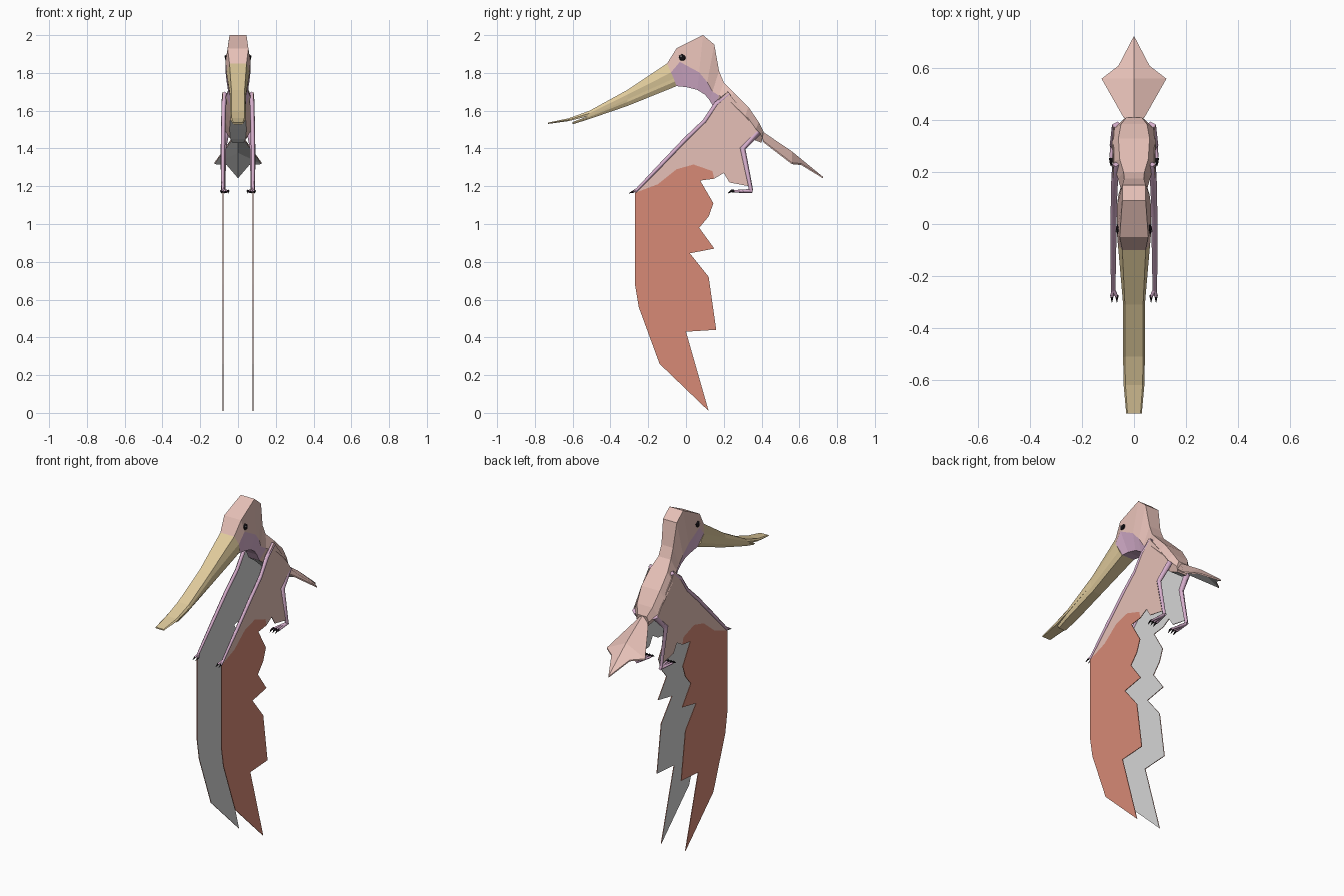
import bpy, bmesh
from mathutils import Vector

cube = bpy.data.objects.get("Cube")
if cube:
    bpy.data.objects.remove(cube, do_unlink=True)


def material(name, hexcode):
    # sRGB hex to linear flat colour
    lin = []
    for i in range(0, 6, 2):
        c = int(hexcode[i:i + 2], 16) / 255
        lin.append(c / 12.92 if c < 0.04 else ((c + 0.055) / 1.055) ** 2.4)
    m = bpy.data.materials.new(name)
    m.use_nodes = True
    m.diffuse_color = (*lin, 1)
    bsdf = next(n for n in m.node_tree.nodes if n.type == 'BSDF_PRINCIPLED')
    bsdf.inputs["Base Color"].default_value = (*lin, 1)
    bsdf.inputs["Roughness"].default_value = 0.9
    return m


PINK = material("pale_pink", "E6C0B7")
MAUVE = material("mauve", "D8B0CE")
TAN = material("beak_tan", "E0CB9C")
RED = material("feather_red", "D78A76")
WHITE = material("underside_white", "D5D5D5")
BLACK = material("black", "141014")


def finish(name, bm, mats, mirror=False):
    bmesh.ops.recalc_face_normals(bm, faces=bm.faces[:])
    me = bpy.data.meshes.new(name)
    bm.to_mesh(me)
    bm.free()
    for m in mats:
        me.materials.append(m)
    ob = bpy.data.objects.new(name, me)
    bpy.context.collection.objects.link(ob)
    if mirror:
        ob.modifiers.new("Mirror", 'MIRROR').use_mirror_merge = False
    return ob


def loft(name, sections, mats, rule=lambda ring, side: 0):
    # section: top (y, z), bottom (y, z), half widths top/middle/bottom, middle height
    bm = bmesh.new()
    rings = []
    for top, bot, (wt, wm, wb), f in sections:
        t, b = Vector((0, *top)), Vector((0, *bot))
        m = t.lerp(b, f)
        pts = [(t, -wt), (t, wt), (m, wm), (b, wb), (b, -wb), (m, -wm)]
        rings.append([bm.verts.new(p + Vector((x, 0, 0))) for p, x in pts])
    for i, (a, b) in enumerate(zip(rings, rings[1:])):
        for s in range(6):
            n = (s + 1) % 6
            bm.faces.new((a[s], a[n], b[n], b[s])).material_index = rule(i, s)
    bm.faces.new(rings[0])
    bm.faces.new(rings[-1])
    return finish(name, bm, mats)


def sheet(name, pts, faces, offset, mats, mirror):
    # thin two-coloured plate: outer faces use slot 0, inner faces slot 1
    bm = bmesh.new()
    out = [bm.verts.new(p) for p in pts]
    inn = [bm.verts.new(Vector(p) + Vector(offset)) for p in pts]
    edges = {(f[i - 1], f[i]) for f in faces for i in range(len(f))}
    for f in faces:
        bm.faces.new([out[i] for i in f])
        bm.faces.new([inn[i] for i in reversed(f)]).material_index = 1
    for a, b in edges:
        if (b, a) not in edges:
            bm.faces.new((out[a], inn[a], inn[b], out[b]))
    return finish(name, bm, mats, mirror)


def limb(name, path, radii, mat):
    # four-sided tapering tube, made for both sides
    for side, s in (("left", 1), ("right", -1)):
        cu = bpy.data.curves.new(side + "_" + name, 'CURVE')
        cu.dimensions = '3D'
        cu.bevel_depth = 1
        cu.bevel_resolution = 0
        cu.use_fill_caps = True
        sp = cu.splines.new('POLY')
        sp.points.add(len(path) - 1)
        for p, (x, y, z), r in zip(sp.points, path, radii):
            p.co = (x * s, y, z, 1)
            p.radius = r
        cu.materials.append(mat)
        ob = bpy.data.objects.new(cu.name, cu)
        bpy.context.collection.objects.link(ob)


# head, neck and body: mauve cheeks and throat, white belly
def body_rule(ring, side):
    if ring < 5:
        return 1 if side in (2, 3, 4) else 0
    return 2 if side == 3 else 0


loft("head_and_body", [
    ((-.10, 1.85), (-.05, 1.73), (.045, .062, .04), .4),
    ((-.05, 1.93), (.00, 1.725), (.055, .066, .042), .35),
    ((.09, 2.0), (.06, 1.71), (.045, .066, .04), .68),
    ((.15, 1.95), (.10, 1.685), (.045, .06, .038), .75),
    ((.175, 1.81), (.125, 1.655), (.038, .052, .035), .7),
    ((.20, 1.75), (.15, 1.61), (.04, .062, .035), .5),
    ((.25, 1.70), (.22, 1.56), (.055, .082, .04), .4),
    ((.33, 1.62), (.29, 1.50), (.06, .085, .045), .4),
    ((.385, 1.54), (.35, 1.45), (.05, .075, .04), .45),
    ((.41, 1.49), (.40, 1.43), (.03, .04, .03), .5),
], [PINK, MAUVE, WHITE], body_rule)

# beak halves, slightly parted at the tip
loft("upper_beak", [
    ((-.10, 1.85), (-.065, 1.77), (.045, .062, .055), .6),
    ((-.31, 1.71), (-.31, 1.66), (.035, .042, .04), .5),
    ((-.51, 1.60), (-.52, 1.57), (.035, .042, .04), .5),
    ((-.62, 1.56), (-.62, 1.545), (.033, .04, .035), .5),
    ((-.73, 1.537), (-.73, 1.53), (.025, .03, .025), .5),
], [TAN])
loft("lower_beak", [
    ((-.065, 1.77), (-.05, 1.73), (.055, .055, .04), .4),
    ((-.31, 1.66), (-.31, 1.625), (.04, .038, .028), .4),
    ((-.52, 1.57), (-.52, 1.553), (.038, .036, .028), .4),
    ((-.60, 1.54), (-.60, 1.528), (.03, .028, .022), .4),
], [TAN])

# eyes with a small glint
for eye, mat, y, z, x, r in (("eye", BLACK, -.02, 1.88, .06, .021),
                             ("eye_glint", WHITE, -.026, 1.887, .07, .005)):
    bm = bmesh.new()
    bmesh.ops.create_icosphere(bm, subdivisions=1, radius=r)
    bmesh.ops.scale(bm, vec=(.5, 1, 1), verts=bm.verts)
    bmesh.ops.translate(bm, vec=(x, y, z), verts=bm.verts)
    finish(eye + "s", bm, [mat], True)

# wing sheets: skin near the body, long feathers below
seam = [(.15, 1.24), (.14, 1.28), (.04, 1.315), (-.05, 1.29), (-.15, 1.21), (-.27, 1.165)]
skin = seam + [(-.13, 1.32), (0, 1.455), (.10, 1.55), (.16, 1.64), (.22, 1.70),
               (.30, 1.60), (.38, 1.49), (.30, 1.40), (.335, 1.2), (.23, 1.22), (.20, 1.27)]
feathers = seam[::-1] + [(.075, 1.23), (.145, 1.11), (.12, 1.04), (.07, .98), (.15, .87),
                         (.02, .845), (.12, .72), (.16, .44), (0, .43), (.12, .01),
                         (-.14, .26), (-.25, .56), (-.27, .68)]
for name, outline, mat in (("wing_skin", skin, PINK), ("wing_feathers", feathers, RED)):
    pts = [(.081, y, z) for y, z in outline]
    sheet(name, pts, [list(range(len(pts)))], (-.004, 0, 0), [mat, WHITE], True)

# tent-shaped tail
sheet("tail",
      [(0, .39, 1.5), (0, .56, 1.385), (0, .725, 1.25),
       (.04, .41, 1.44), (.125, .56, 1.325), (.06, .61, 1.32),
       (-.04, .41, 1.44), (-.125, .56, 1.325), (-.06, .61, 1.32)],
      [(0, 3, 4, 1), (1, 4, 5, 2), (0, 1, 7, 6), (1, 2, 8, 7)],
      (0, 0, -.008), [PINK, WHITE], False)

# arms along the leading edge, legs and feet
limb("arm", [(.07, .23, 1.69), (.075, .16, 1.635), (.077, .10, 1.545), (.079, 0, 1.45),
             (.08, -.13, 1.315), (.08, -.27, 1.17)], [.014, .013, .012, .012, .011, .008], MAUVE)
limb("leg", [(.065, .38, 1.49), (.078, .30, 1.40), (.078, .345, 1.175)], [.02, .016, .011], MAUVE)
for i, x in enumerate((.052, .07, .088)):
    limb("toe_%d" % i, [(.077, .35, 1.175), (x, .255, 1.173)], [.011, .007], MAUVE)
    limb("toe_claw_%d" % i, [(x, .255, 1.175), (x, .24, 1.175), (x, .222, 1.163)],
         [.008, .007, .001], BLACK)
for i, x in enumerate((.066, .085)):
    limb("finger_%d" % i, [(.08, -.255, 1.185), (x, -.28, 1.172)], [.008, .006], MAUVE)
    limb("finger_claw_%d" % i, [(x, -.275, 1.173), (x, -.302, 1.163)], [.007, .001], BLACK)
